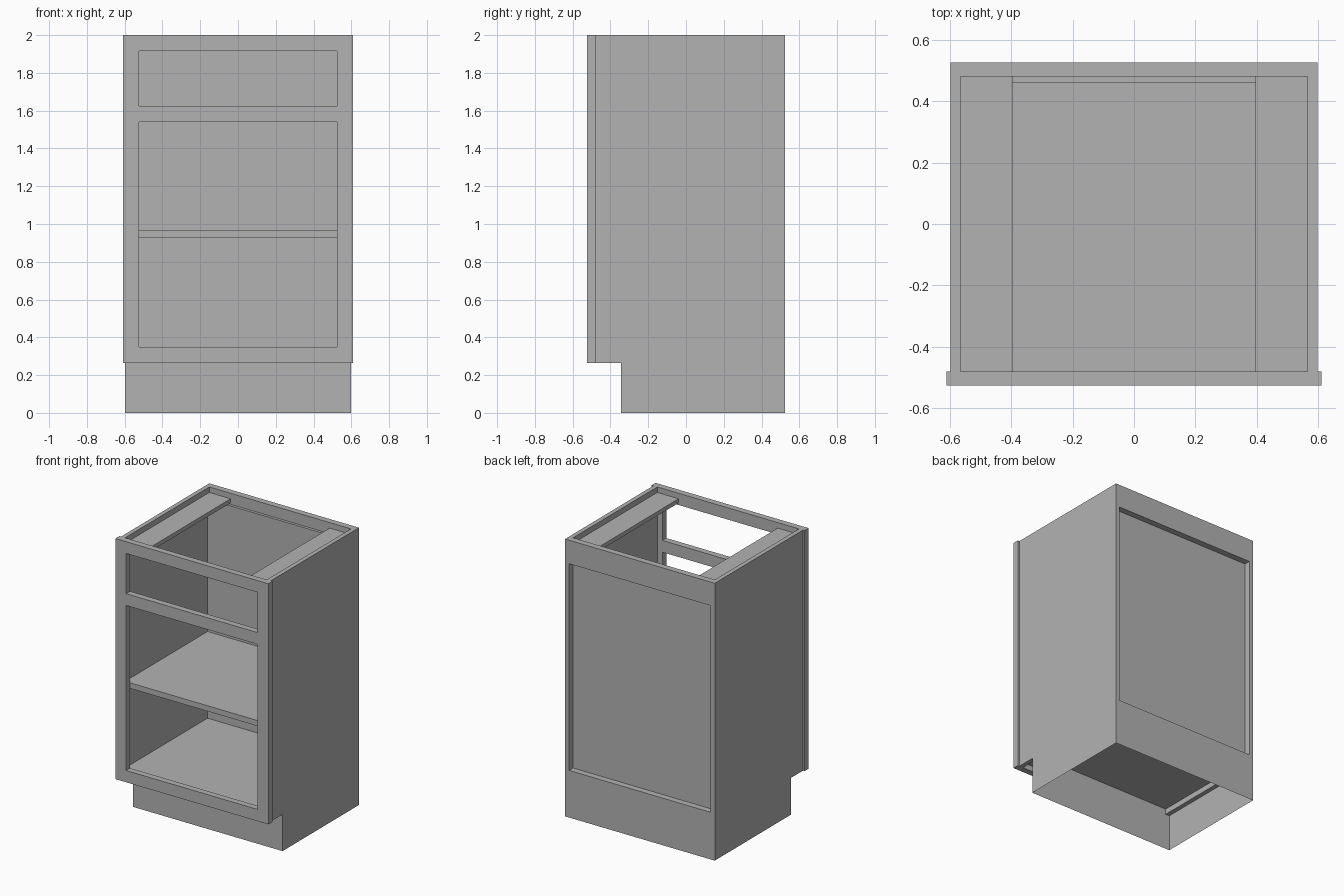
import bpy
import bmesh

cube = bpy.data.objects.get("Cube")
if cube:
    bpy.data.objects.remove(cube, do_unlink=True)

# Single plain grey
grey = bpy.data.materials.new("cabinet_grey")
grey.use_nodes = True
colour = (0.45, 0.45, 0.45, 1)
grey.diffuse_color = colour
grey.node_tree.nodes["Principled BSDF"].inputs["Base Color"].default_value = colour

# Shared dimensions
OUT, IN = 0.597, 0.565            # outer and inner half widths of the carcass
FRONT, FRAME_BACK = -0.525, -0.48
PANEL, RAIL, BACK = 0.46, 0.48, 0.525
KICK_Y, KICK_Z = -0.345, 0.265
FLOOR_BOTTOM, FLOOR_TOP, TOP = 0.305, 0.34, 2.0


def finish(name, bm):
    bmesh.ops.recalc_face_normals(bm, faces=bm.faces)
    mesh = bpy.data.meshes.new(name)
    bm.to_mesh(mesh)
    bm.free()
    mesh.materials.append(grey)
    obj = bpy.data.objects.new(name, mesh)
    bpy.context.collection.objects.link(obj)
    return obj


def box(name, xs, ys, zs):
    bm = bmesh.new()
    bmesh.ops.create_cube(bm, size=1)
    for v in bm.verts:
        v.co = [(lo + hi) / 2 + c * (hi - lo)
                for c, (lo, hi) in zip(v.co, (xs, ys, zs))]
    return finish(name, bm)


def framed_panel(name, half, zs, opening_half, openings, ys):
    """Slab facing the front with rectangular openings, built on a grid of cells."""
    xs = [-half, -opening_half, opening_half, half]
    levels = sorted([*zs, *[z for o in openings for z in o]])
    bm = bmesh.new()
    grid = [[bm.verts.new((x, ys[0], z)) for x in xs] for z in levels]
    for r in range(len(levels) - 1):
        for c in range(3):
            if c == 1 and (levels[r], levels[r + 1]) in openings:
                continue
            bm.faces.new((grid[r][c], grid[r][c + 1],
                          grid[r + 1][c + 1], grid[r + 1][c]))
    result = bmesh.ops.extrude_face_region(bm, geom=bm.faces[:],
                                           use_keep_orig=True)
    for item in result["geom"]:
        if isinstance(item, bmesh.types.BMVert):
            item.co.y = ys[1]
    bmesh.ops.recalc_face_normals(bm, faces=bm.faces)
    bmesh.ops.dissolve_limit(bm, angle_limit=0.01, verts=bm.verts, edges=bm.edges)
    return finish(name, bm)


# Face frame with a drawer opening and a door opening
framed_panel("face_frame", 0.61, (KICK_Z, TOP), 0.525,
             [(0.35, 1.54), (1.625, 1.915)], (FRONT, FRAME_BACK))

# Side panels and top stretchers
for side, s in (("left", 1), ("right", -1)):
    box(side + "_side_panel", sorted((s * IN, s * OUT)),
        (FRAME_BACK, BACK), (KICK_Z, TOP))
    box(side + "_top_stretcher", sorted((s * 0.395, s * IN)),
        (FRAME_BACK, RAIL), (1.93, 1.96))

# Back rails and recessed back panel
box("back_top_rail", (-IN, IN), (RAIL, BACK), (1.83, TOP))
box("back_bottom_rail", (-IN, IN), (RAIL, BACK), (KICK_Z, FLOOR_TOP))
box("back_panel", (-IN, IN), (PANEL, RAIL), (FLOOR_BOTTOM, 1.92))

# Shelves
box("middle_shelf", (-IN, IN), (FRAME_BACK, PANEL), (0.925, 0.965))
box("cabinet_floor", (-IN, IN), (FRAME_BACK, PANEL), (FLOOR_BOTTOM, FLOOR_TOP))

# Open-bottomed plinth skirt: toe kick, sides and back
bm = bmesh.new()
corners = [(-OUT, KICK_Y), (OUT, KICK_Y), (OUT, BACK), (-OUT, BACK)]
low, high = ([bm.verts.new((x, y, z)) for x, y in corners] for z in (0, KICK_Z))
for i in range(4):
    j = (i + 1) % 4
    bm.faces.new((low[i], low[j], high[j], high[i]))
finish("plinth_skirt", bm)

# Upper strip of the toe kick, tucked under the floor
box("toe_kick_top", (-IN, IN), (KICK_Y - 0.005, KICK_Y), (KICK_Z, FLOOR_BOTTOM))
